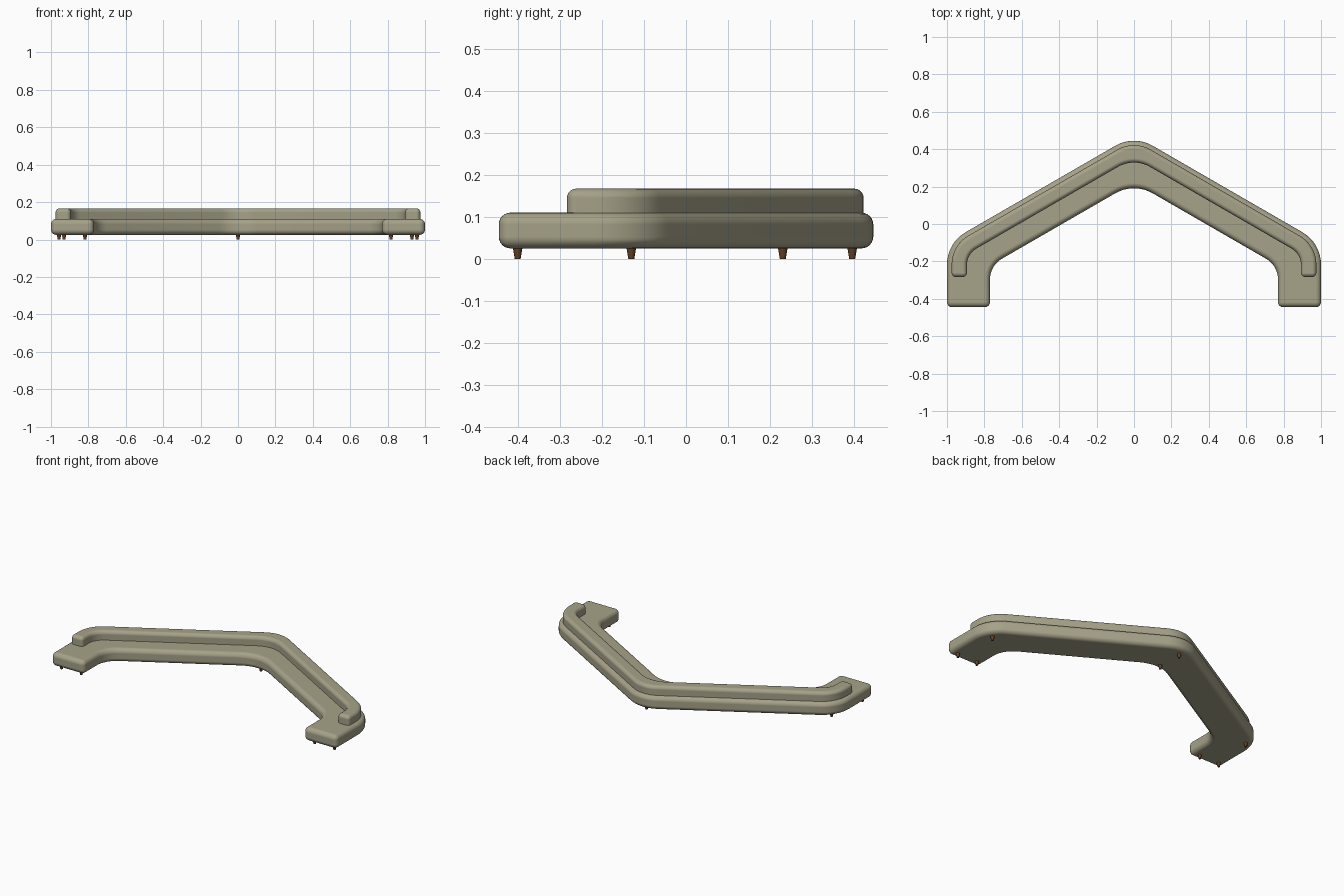
import bpy, bmesh, math
from mathutils import Vector

cube = bpy.data.objects.get("Cube")
if cube:
    bpy.data.objects.remove(cube, do_unlink=True)


def material(name, color):
    m = bpy.data.materials.new(name)
    m.use_nodes = True
    m.diffuse_color = (*color, 1)
    m.node_tree.nodes["Principled BSDF"].inputs["Base Color"].default_value = (*color, 1)
    return m


fabric = material("olive fabric", (0.38, 0.36, 0.25))
wood = material("brown wood", (0.13, 0.055, 0.02))


def add_object(name, bm, mat):
    bmesh.ops.recalc_face_normals(bm, faces=bm.faces)
    mesh = bpy.data.meshes.new(name)
    bm.to_mesh(mesh)
    bm.free()
    mesh.materials.append(mat)
    mesh.shade_smooth()
    obj = bpy.data.objects.new(name, mesh)
    bpy.context.collection.objects.link(obj)
    return obj


def fillet(corners, steps=8):
    """Round each (x, y, radius) corner of a closed outline."""
    points = []
    for i, (x, y, radius) in enumerate(corners):
        p = Vector((x, y))
        if radius == 0:
            points.append(p)
            continue
        a = (Vector(corners[i - 1][:2]) - p).normalized()
        b = (Vector(corners[(i + 1) % len(corners)][:2]) - p).normalized()
        half = a.angle(b) / 2
        centre = p + (a + b).normalized() * radius / math.sin(half)
        start = p + a * radius / math.tan(half) - centre
        end = p + b * radius / math.tan(half) - centre
        sweep = start.angle_signed(end)
        for k in range(steps + 1):
            t = -sweep * k / steps
            c, s = math.cos(t), math.sin(t)
            points.append(centre + Vector((c * start.x - s * start.y, s * start.x + c * start.y)))
    return points


SLOPE = math.tan(math.radians(30))


def cushion(name, outer_x, outer_apex, inner_x, inner_apex, front, radii, z0, z1, bevel):
    """Padded V-shaped slab with two forward-turned ends."""
    outer_r, inner_r, bend_r = radii
    right = [(outer_x, outer_apex - SLOPE * outer_x, outer_r),
             (outer_x, front, 0), (inner_x, front, 0),
             (inner_x, inner_apex - SLOPE * inner_x, bend_r)]
    left = [(-x, y, r) for x, y, r in reversed(right)]
    outline = fillet([(0, outer_apex, outer_r)] + right + [(0, inner_apex, inner_r)] + left)
    bm = bmesh.new()
    face = bm.faces.new([bm.verts.new((p.x, p.y, z0)) for p in outline])
    top = bmesh.ops.extrude_face_region(bm, geom=[face])
    verts = [v for v in top["geom"] if isinstance(v, bmesh.types.BMVert)]
    bmesh.ops.translate(bm, verts=verts, vec=(0, 0, z1 - z0))
    obj = add_object(name, bm, fabric)
    mod = obj.modifiers.new("soft edges", "BEVEL")
    mod.width = bevel
    mod.segments = 6
    mod.limit_method = "ANGLE"
    mod.angle_limit = math.radians(50)
    mod.use_clamp_overlap = False
    mod.harden_normals = True
    return obj


# Seat and backrest
cushion("seat", 1.0, 0.476, 0.77, 0.222, -0.445, (0.2, 0.2, 0.13), 0.025, 0.11, 0.028)
cushion("backrest", 0.975, 0.449, 0.893, 0.355, -0.283, (0.175, 0.17, 0.1), 0.08, 0.167, 0.022)


# Tapered feet
def foot(name, x, y):
    bm = bmesh.new()
    bmesh.ops.create_cone(bm, cap_ends=True, segments=16, radius1=0.007, radius2=0.012, depth=0.03)
    bmesh.ops.translate(bm, verts=bm.verts, vec=(x, y, 0.015))
    obj = add_object(name, bm, wood)
    obj.data.set_sharp_from_angle(angle=math.radians(40))


foot("middle_front_foot", 0, 0.23)
foot("middle_back_foot", 0, 0.395)
for side, s in (("left", 1), ("right", -1)):
    foot(side + "_inner_foot", s * 0.818, -0.4)
    foot(side + "_outer_foot", s * 0.957, -0.4)
    foot(side + "_corner_foot", s * 0.93, -0.13)
